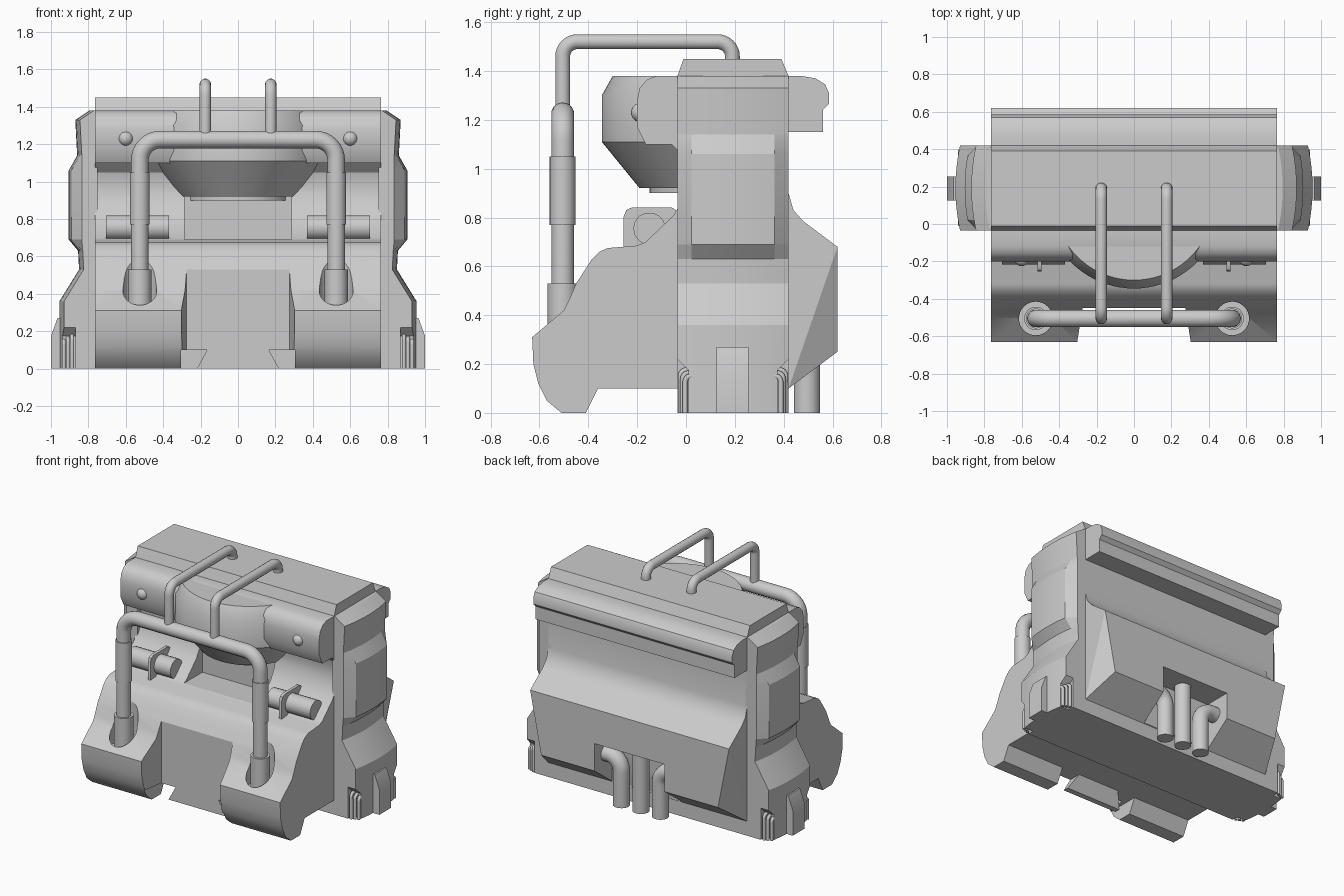
import bpy, bmesh, math
from mathutils import Vector

if "Cube" in bpy.data.objects:
    bpy.data.objects.remove(bpy.data.objects["Cube"])


def finish(name, bm, angle=30):
    bmesh.ops.recalc_face_normals(bm, faces=bm.faces)
    me = bpy.data.meshes.new(name)
    bm.to_mesh(me)
    bm.free()
    ob = bpy.data.objects.new(name, me)
    bpy.context.collection.objects.link(ob)
    smooth(ob, angle)
    return ob


def activate(ob):
    bpy.ops.object.select_all(action='DESELECT')
    ob.select_set(True)
    bpy.context.view_layer.objects.active = ob


def smooth(ob, angle=30):
    activate(ob)
    bpy.ops.object.shade_smooth_by_angle(angle=math.radians(angle))


def loft(name, rings, angle=30):
    """Skin closed rings of equal length and cap both ends."""
    bm = bmesh.new()
    vs = [[bm.verts.new(p) for p in r] for r in rings]
    n = len(vs[0])
    for a, b in zip(vs, vs[1:]):
        for i in range(n):
            bm.faces.new((a[i], a[(i + 1) % n], b[(i + 1) % n], b[i]))
    bm.faces.new(vs[0])
    bm.faces.new(vs[-1])
    return finish(name, bm, angle)


def extrude_x(name, pts, x0, x1, angle=30):
    return loft(name, [[(x, y, z) for y, z in pts] for x in (x0, x1)], angle)


def box(name, lo, hi):
    (a, b, c), (d, e, f) = lo, hi
    return extrude_x(name, [(b, c), (e, c), (e, f), (b, f)], a, d)


def hull(name, pts):
    bm = bmesh.new()
    for p in pts:
        bm.verts.new(p)
    bmesh.ops.convex_hull(bm, input=bm.verts)
    bmesh.ops.dissolve_limit(bm, angle_limit=0.01, verts=bm.verts, edges=bm.edges)
    return finish(name, bm)


def spin(name, center, prof, a0=0, a1=360, n=32):
    """Lathe a (radius, z) profile about z; the profile is closed by its axis."""
    cx, cy = center
    full = a1 - a0 == 360
    angs = [math.radians(a0 + (a1 - a0) * i / n) for i in range(n if full else n + 1)]
    return loft(name, [[(cx + r * math.cos(t), cy + r * math.sin(t), z) for t in angs]
                       for r, z in prof])


def tube(name, pts, r, bend=0.06):
    """Round pipe along a path with filleted corners."""
    pts = [Vector(p) for p in pts]
    path = [pts[0]]
    for a, p, b in zip(pts, pts[1:], pts[2:]):
        s, e = p + (a - p).normalized() * bend, p + (b - p).normalized() * bend
        c = s + e - p
        u, v = s - c, e - c
        path += [c + u * math.cos(t) + v * math.sin(t)
                 for t in [math.pi / 2 * i / 8 for i in range(9)]]
    path.append(pts[-1])
    cu = bpy.data.curves.new(name, 'CURVE')
    cu.dimensions = '3D'
    cu.bevel_depth, cu.bevel_resolution, cu.use_fill_caps = r, 5, True
    sp = cu.splines.new('POLY')
    sp.points.add(len(path) - 1)
    for q, p in zip(sp.points, path):
        q.co = (*p, 1)
    ob = bpy.data.objects.new(name, cu)
    bpy.context.collection.objects.link(ob)
    activate(ob)
    bpy.ops.object.convert(target='MESH')
    smooth(bpy.context.object, 40)
    return bpy.context.object


def cut(ob, cutters):
    for c in cutters:
        m = ob.modifiers.new("cut", 'BOOLEAN')
        m.operation, m.solver, m.object = 'DIFFERENCE', 'EXACT', c
        activate(ob)
        bpy.ops.object.modifier_apply(modifier=m.name)
        bpy.data.objects.remove(c)
    smooth(ob)


W = 0.765
# main body: one side profile across the full width, then front recesses and handle sockets
body = extrude_x("main_body", [
    (-.51, 0), (-.41, 0), (-.36, .1), (.42, .1), (.62, .68), (.48, .785), (.44, .83), (.42, .9),
    (.42, 1.15), (.56, 1.15), (.56, 1.24), (.585, 1.265), (.585, 1.31), (.57, 1.345),
    (.53, 1.37), (.47, 1.38), (.42, 1.38), (.39, 1.45), (-.01, 1.45), (-.035, 1.38),
    (-.12, 1.38), (-.16, 1.365), (-.19, 1.33), (-.2, 1.28), (-.2, 1.17), (-.165, 1.1),
    (-.06, 1.1), (-.01, 1.05), (.01, .97), (-.01, .88), (-.05, .81), (-.165, .7), (-.2, .685),
    (-.32, .675), (-.355, .66), (-.385, .63), (-.45, .53), (-.48, .46), (-.5, .42), (-.63, .31),
    (-.625, .2), (-.605, .12), (-.57, .05)], -W, W)
cut(body, [
    loft("front_recess_cut", [[(-.305, -.64, z), (.305, -.64, z), (.275, -.45, z), (-.275, -.45, z)]
                              for z in (-.1, .53)]),
    *[hull("foot_gap_cut", [(s * a, y, z) for y in (-.7, -.3) for a, z in
                            ((.225, -.01), (.165, .1), (.306, .1), (.306, -.01))]) for s in (-1, 1)],
    box("front_panel_cut", (-.285, -.3, .69), (.285, .015, .93)),
    *[spin("socket_cut", (s * .525, -.505), [(.09, .3), (.09, .9)]) for s in (-1, 1)]])

# floor slab between the side pillars
box("floor_slab", (-.8, -.035, 0), (.8, .42, .14))

# rear bulge with chamfered lower corners and a pipe bay
bulge = hull("rear_bulge", [(s * x, y, z) for s in (-1, 1) for x, y, z in
             ((W, .4, .1), (W, .42, .1), (W, .4, .68), (W, .62, .68), (.68, .62, .25))])
cut(bulge, [box("pipe_bay_cut", (-.27, .425, 0), (.27, .8, .44))])
cut(body, [box("pipe_bay_cut", (-.27, .425, 0), (.27, .8, .44))])

# rear pipes: one straight, two bending outward into the bay walls
tube("rear_pipe_middle", [(0, .495, 0), (0, .495, .45)], .055)
for s in (-1, 1):
    tube("rear_pipe_outer", [(s * .15, .495, 0), (s * .15, .495, .33), (s * .3, .495, .33)], .055, .09)

# drum under the top cap, front half only
spin("front_drum", (0, .13), [(.2, .9), (.28, .9), (.28, .92), (.32, .92), (.475, 1.11),
                              (.475, 1.3), (.43, 1.38)], 180, 360, 40)

for s in (-1, 1):
    # side pillar with bowed outer face and raised middle panel
    rings = []
    for z, x, up in [(0, .955, 0), (.36, .955, 0), (.53, .85, 0), (.63, .855, 0), (.69, .86, .045),
                     (1.06, .86, .045), (1.14, .86, 0), (1.33, .87, 0), (1.38, .795, 0)]:
        arc = [(s * (x - .025 * (i / 4 - 1) ** 2 + (up if 0 < i < 8 else 0)),
                -.035 + .455 * i / 8, z) for i in range(9)]
        rings.append([(s * .75, -.035, z)] + arc + [(s * .75, .42, z)])
    pillar = loft("side_pillar", rings, 20)
    cut(pillar, [hull("corner_cut", [(s * x, yc + t * y, z) for x in (.87, 1.0) for y, z in
                 ((-.1, -.1), (.045, -.1), (.045, .175), (-.01, .23), (-.1, .23))])
                 for yc, t in ((-.035, 1), (.42, -1))])
    # nested bars in the pillar corners
    for yc, t in ((-.035, 1), (.42, -1)):
        for i in range(3):
            x, y, h = s * (.887 + .022 * i), yc + t * (.012 + .01 * i), .175 - .012 * i
            tube("corner_bar", [(x, y, 0), (x, y, h), (x, y + t * .06, h)], .011, .025)
    # outer foot block with sloped top
    loft("pillar_foot_block", [[(s * .9, y, 0), (s, y, 0), (s, y, .175), (s * .965, y, .27),
                                (s * .9, y, .27)] for y in (.125, .255)])
    # handle sleeves
    spin("handle_sleeve_lower", (s * .525, -.505), [(.062, .28), (.062, .53)])
    spin("handle_sleeve_upper", (s * .525, -.505), [(.053, .77), (.053, 1.05)])
    # horizontal canister and its flange
    tube("canister", [(s * .37, -.15, .755), (s * .705, -.15, .755)], .066)
    extrude_x("canister_flange", [(-.04, .65), (-.255, .65), (-.255, .805), (-.245, .83),
                                  (-.22, .842), (-.06, .842), (-.04, .83)], s * .495, s * .515)
    # bolt and trim strip on upper block
    bpy.ops.mesh.primitive_uv_sphere_add(segments=20, ring_count=10, radius=.04,
                                         location=(s * .6, -.185, 1.23))
    bpy.context.object.name = "front_bolt"
    smooth(bpy.context.object, 40)
    # top hook from front bar to top cap
    tube("top_hook", [(s * .175, -.505, 1.22), (s * .175, -.505, 1.52), (s * .175, .19, 1.52),
                      (s * .175, .19, 1.42)], .031, .06)

# front bar handle
tube("front_handle", [(-.525, -.505, .3), (-.525, -.505, 1.225), (.525, -.505, 1.225),
                      (.525, -.505, .3)], .047, .11)
